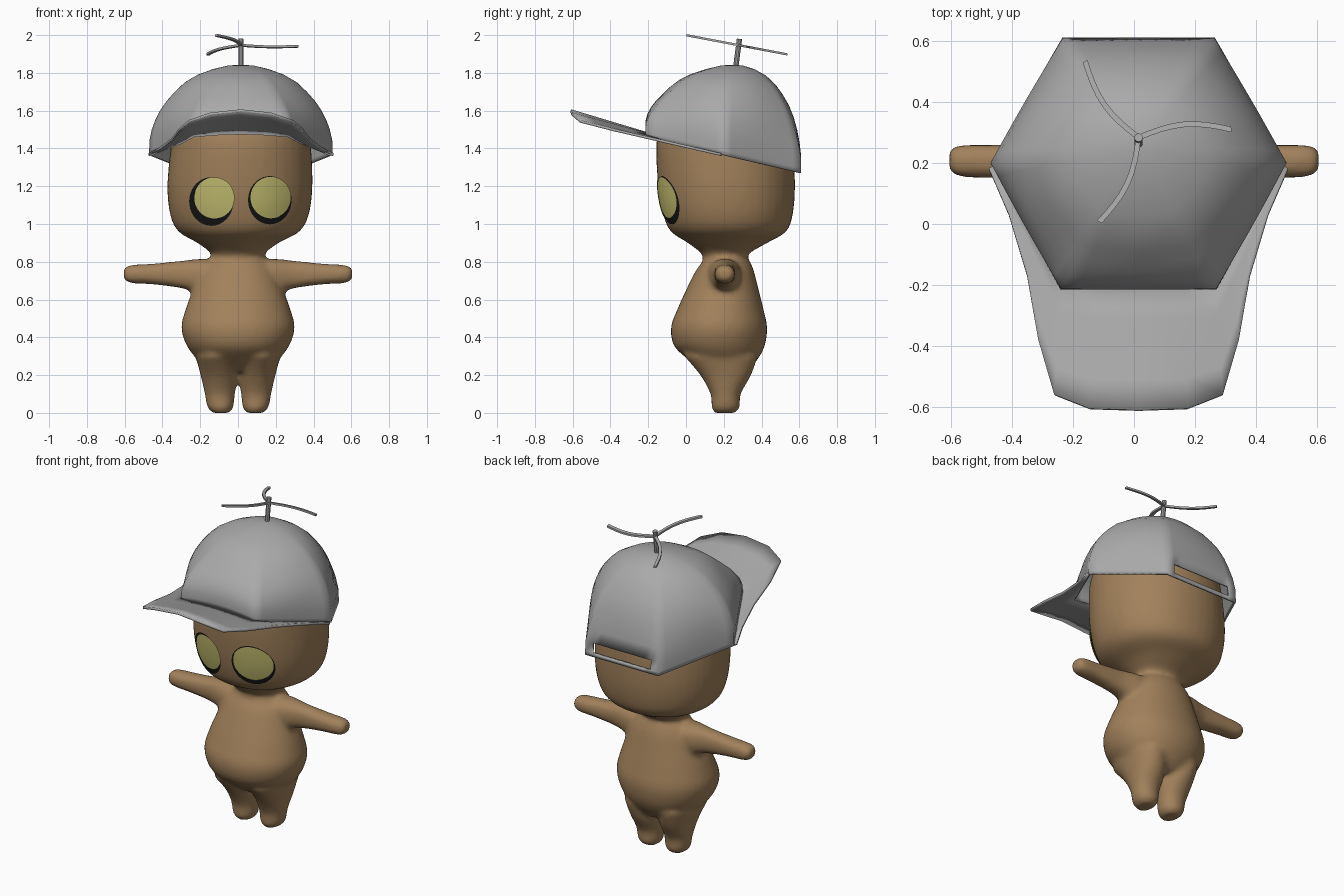
import bpy, bmesh, math
from mathutils import Vector
from mathutils.bvhtree import BVHTree

if "Cube" in bpy.data.objects:
    bpy.data.objects.remove(bpy.data.objects["Cube"])


def material(name, rgb):
    m = bpy.data.materials.new(name)
    m.diffuse_color = (*rgb, 1)
    m.use_nodes = True
    m.node_tree.nodes["Principled BSDF"].inputs["Base Color"].default_value = m.diffuse_color
    return m


BROWN = material("brown skin", (0.36, 0.22, 0.105))
GREY = material("grey cloth", (0.40, 0.40, 0.40))
YELLOW = material("yellow eye", (0.55, 0.51, 0.16))
BLACK = material("black rim", (0.008, 0.008, 0.008))


def finish(bm, name, mat, smooth=True):
    bmesh.ops.recalc_face_normals(bm, faces=bm.faces)
    me = bpy.data.meshes.new(name)
    bm.to_mesh(me)
    bm.free()
    for p in me.polygons:
        p.use_smooth = smooth
    me.materials.append(mat)
    ob = bpy.data.objects.new(name, me)
    bpy.context.collection.objects.link(ob)
    return ob


def loft(bm, rings, caps=(True, True), skip=lambda r, c: False, closed=True):
    """Bridge rings of points with quads."""
    vs = [[bm.verts.new(p) for p in ring] for ring in rings]
    n = len(vs[0])
    for r in range(len(vs) - 1):
        for c in range(n if closed else n - 1):
            if not skip(r, c):
                d = (c + 1) % n
                bm.faces.new((vs[r][c], vs[r][d], vs[r + 1][d], vs[r + 1][c]))
    if caps[0]:
        bm.faces.new(vs[0][::-1])
    if caps[1]:
        bm.faces.new(vs[-1])


def spline(rows, steps=5):
    """Catmull-Rom interpolation of number rows."""
    out = []
    for i in range(len(rows) - 1):
        a, b, c, d = rows[max(i - 1, 0)], rows[i], rows[i + 1], rows[min(i + 2, len(rows) - 1)]
        for k in range(steps):
            t = k / steps
            out.append([q + 0.5 * t * (r - p + t * (2 * p - 5 * q + 4 * r - s + t * (3 * (q - r) + s - p)))
                        for p, q, r, s in zip(a, b, c, d)])
    return out + [list(rows[-1])]


def limb(bm, rows, place, e=2.1, n=40):
    """Rounded tube: rows are (t, u0, u1, v0, v1); place maps (t, u, v) to space."""
    rings = []
    for t, u0, u1, v0, v1 in spline(rows):
        ring = []
        for k in range(n):
            a = 2 * math.pi * k / n
            c, s = math.cos(a), math.sin(a)
            ring.append(place(t, (u0 + u1) / 2 + (u1 - u0) / 2 * math.copysign(abs(c) ** (2 / e), c),
                              (v0 + v1) / 2 + (v1 - v0) / 2 * math.copysign(abs(s) ** (2 / e), s)))
        rings.append(ring)
    loft(bm, rings)


# body: torso and head in one tube, plus arms and legs, fused by a remesh
bm = bmesh.new()
torso = [(.22, 0, .12, .10, .32), (.27, 0, .20, .03, .37), (.35, 0, .268, -.06, .415),
         (.45, 0, .30, -.08, .43), (.55, 0, .277, -.045, .41), (.65, 0, .24, 0, .385),
         (.75, 0, .20, .05, .36), (.80, 0, .165, .085, .34), (.84, 0, .14, .085, .33),
         (.90, 0, .215, .01, .43), (.96, .005, .32, -.08, .53), (1.05, .008, .367, -.12, .565),
         (1.2, .01, .384, -.147, .577), (1.4, .015, .372, -.158, .567), (1.5, .015, .355, -.14, .54),
         (1.6, .015, .30, -.08, .46), (1.68, .015, .15, .05, .35)]
limb(bm, [(z, cx - h, cx + h, y0, y1) for z, cx, h, y0, y1 in torso], lambda t, u, v: (u, v, t))
arm = [(.1, .61, .81, .10, .30), (.2, .63, .815, .12, .29), (.3, .66, .805, .145, .265),
       (.45, .68, .79, .15, .26), (.57, .688, .782, .155, .258), (.605, .71, .765, .175, .24)]
leg = [(0, .045, .135, .15, .26), (.03, .025, .162, .135, .285), (.1, .016, .176, .13, .29),
       (.2, .004, .198, .075, .345), (.3, .01, .225, -.01, .38)]
for s in (-1, 1):
    limb(bm, arm, lambda t, u, v: (s * t, v, u), 2.4)
    limb(bm, leg, lambda t, u, v: (s * u, v, t))
body = finish(bm, "body", BROWN)
rm = body.modifiers.new("fuse", 'REMESH')
rm.mode = 'VOXEL'
rm.voxel_size = 0.014
rm.use_smooth_shade = True
sm = body.modifiers.new("soften", 'SMOOTH')
sm.iterations = 8

# eyes: discs laid onto the face
bpy.context.view_layer.update()
tree = BVHTree.FromObject(body, bpy.context.evaluated_depsgraph_get())


def disc_on_face(name, mat, x, z, rx, rz, lift, n=40):
    bm = bmesh.new()
    rings = []
    for f in (1, .75, .5, .25, .02):
        ring = []
        for k in range(n):
            a = 2 * math.pi * k / n
            o = Vector((x + f * rx * math.cos(a), -1, z + f * rz * math.sin(a)))
            hit, nor, _, _ = tree.ray_cast(o, Vector((0, 1, 0)))
            ring.append(hit + nor * lift)
        rings.append(ring)
    loft(bm, rings, (False, True))
    ob = finish(bm, name, mat)
    if ob.data.polygons[0].normal.y > 0:
        ob.data.flip_normals()


disc_on_face("left_eye_rim", BLACK, -.140, 1.120, .116, .128, .004)
disc_on_face("left_eye", YELLOW, -.122, 1.140, .104, .108, .010)
disc_on_face("right_eye_rim", BLACK, .167, 1.127, .114, .127, .004)
disc_on_face("right_eye", YELLOW, .170, 1.142, .105, .109, .010)

# cap crown: six-sided plan that grows rounder upward, rim sloping down to the back
CX, CY = .015, .2
SLOPE = .23
HEX = [(.25, .41), (-.25, .41), (-.485, 0), (-.255, -.415), (.255, -.415), (.485, 0)]
N = 10
plan = []
for i in range(6):
    a, b = Vector(HEX[i]), Vector(HEX[(i + 1) % 6])
    plan += [a.lerp(b, k / N) for k in range(N)]
levels = [(1.364, 1, 1, 0), (1.388, 1, 1, 0), (1.44, 1, .9, .05), (1.5, .975, .75, .15), (1.55, .94, .6, .3),
          (1.6, .89, .45, .4), (1.65, .82, .3, .5), (1.7, .73, .25, .6), (1.75, .62, .2, .7),
          (1.79, .48, .1, .8), (1.82, .31, 0, .9), (1.838, .15, 0, 1), (1.843, .03, 0, 1)]
rings = []
for z, s, f, blend in levels:
    ring = []
    for p in plan:
        round_p = p / math.hypot(p.x / .475, p.y / .412)
        q = p.lerp(round_p, blend) * s
        arch = .022 * f * max(0, 1 - (q.x / .27) ** 2) if q.y < -.3 else 0
        ring.append((CX + q.x, CY + q.y + .05 * (1 - s), z - SLOPE * q.y * f + arch))
    rings.append(ring)
bm = bmesh.new()
# the skipped faces leave the strap opening at the back
loft(bm, rings, (False, True), lambda r, c: r == 1 and 1 <= c <= N - 2)
crown = finish(bm, "cap_crown", GREY)
so = crown.modifiers.new("thickness", 'SOLIDIFY')
so.thickness = .012

# cap brim: strip from the crown's rim to an outer outline, arched in the middle (x, y, rise)
inner = [(0, -.21, .022), (.13, -.21, .018), (.25, -.21, .008), (.31, -.10, 0), (.37, 0, 0), (.42, .09, 0), (.475, .19, 0)]
outer = [(0, -.61, .05), (.16, -.605, .034), (.275, -.56, .005), (.328, -.38, 0), (.365, -.17, 0), (.425, .03, 0), (.49, .18, 0)]


def full(half):
    return [Vector((-x, y, r)) for x, y, r in half[:0:-1]] + [Vector(p) for p in half]


rings = []
for k in range(5):
    row = [a.lerp(b, k / 4) for a, b in zip(full(inner), full(outer))]
    rings.append([(CX + p.x, p.y, 1.364 - SLOPE * (p.y - CY) + p.z) for p in row])
bm = bmesh.new()
loft(bm, rings, (False, False), closed=False)
brim = finish(bm, "cap_brim", GREY)
so = brim.modifiers.new("thickness", 'SOLIDIFY')
so.thickness = .014
so.offset = 0

# propeller stem
low, high = Vector((.015, .262, 1.82)), Vector((.015, .283, 1.98))
bm = bmesh.new()
bmesh.ops.create_cone(bm, cap_ends=True, segments=10, radius1=.014, radius2=.014, depth=(high - low).length)
stem = finish(bm, "propeller_stem", GREY, False)
stem.location = (low + high) / 2
stem.rotation_euler = (high - low).to_track_quat('Z', 'Y').to_euler()

# three curved propeller blades on a tilted plane
for i in range(3):
    turn = math.radians(5 + 120 * i)
    rings = []
    for k in range(9):
        t = k / 8
        x, y = .305 * t, .03 * math.sin(math.pi * t)
        ring = []
        for dy, dz in ((-.009, -.006), (.009, -.006), (.009, .006), (-.009, .006)):
            px = x * math.cos(turn) - (y + dy) * math.sin(turn)
            py = x * math.sin(turn) + (y + dy) * math.cos(turn)
            ring.append((.015 + px, .283 + py, 1.946 - .19 * py + dz))
        rings.append(ring)
    bm = bmesh.new()
    loft(bm, rings)
    finish(bm, f"propeller_blade_{i + 1}", GREY, False)
